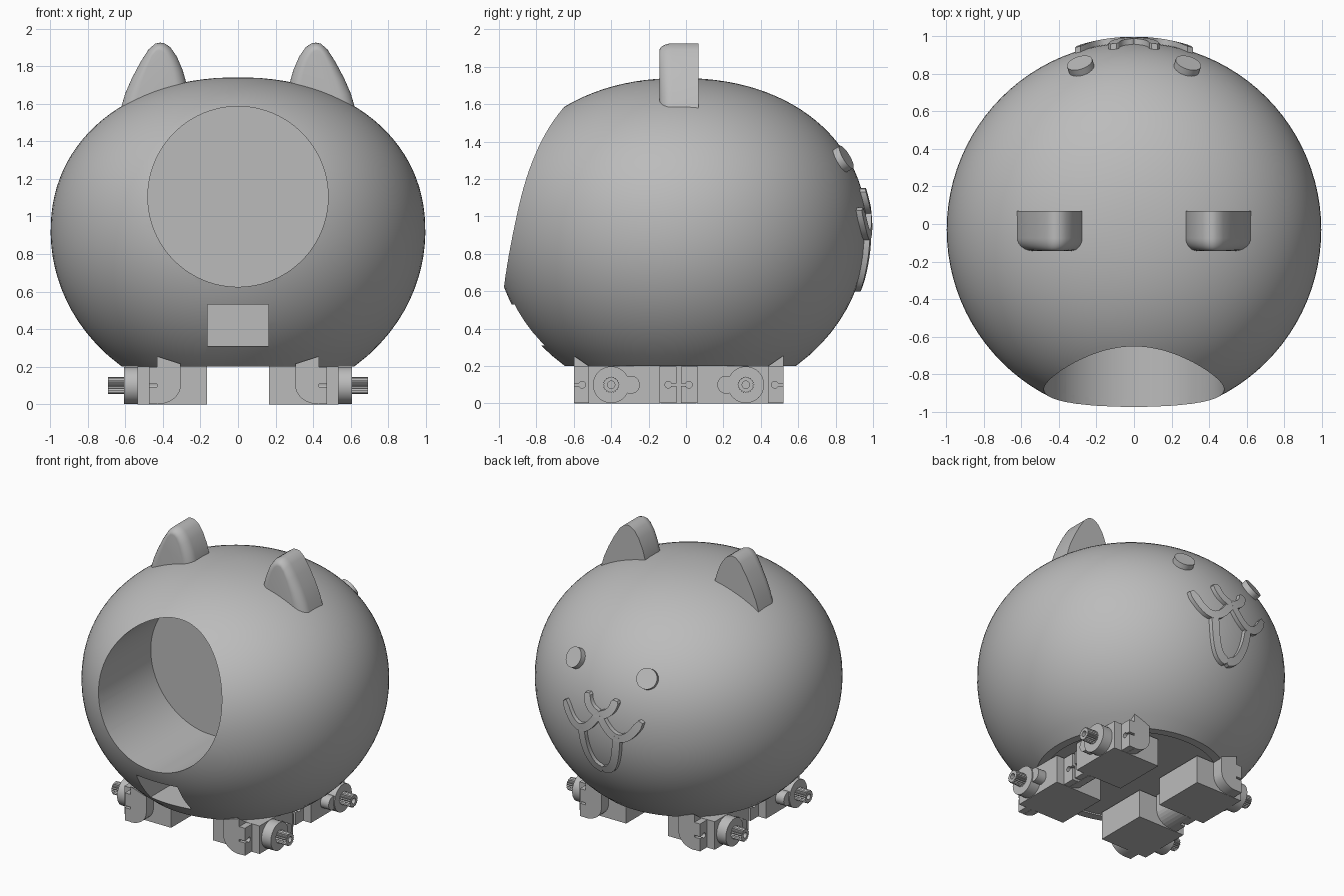
import bpy, bmesh, math
from mathutils import Vector

cube = bpy.data.objects.get("Cube")
if cube:
    bpy.data.objects.remove(cube, do_unlink=True)

grey = bpy.data.materials.new("plain grey")
grey.use_nodes = True
COLOUR = (0.5, 0.5, 0.5, 1)
grey.diffuse_color = COLOUR
grey.node_tree.nodes["Principled BSDF"].inputs["Base Color"].default_value = COLOUR

CY, CZ = -0.03, 0.92          # body axis and widest height


def finish(name, bm):
    bmesh.ops.recalc_face_normals(bm, faces=bm.faces)
    mesh = bpy.data.meshes.new(name)
    bm.to_mesh(mesh)
    bm.free()
    mesh.materials.append(grey)
    ob = bpy.data.objects.new(name, mesh)
    bpy.context.collection.objects.link(ob)
    return ob


def smooth(ob, angle=35):
    bpy.ops.object.select_all(action='DESELECT')
    ob.select_set(True)
    bpy.context.view_layer.objects.active = ob
    bpy.ops.object.shade_smooth_by_angle(angle=math.radians(angle))
    return ob


def loft(name, rings, closed=False):
    """Skin a row of equal rings; cap the ends, or join them when closed."""
    bm = bmesh.new()
    rows = [[bm.verts.new(p) for p in ring] for ring in rings]
    n = len(rows[0])
    pairs = list(zip(rows, rows[1:]))
    if closed:
        pairs.append((rows[-1], rows[0]))
    else:
        bm.faces.new(rows[0])
        bm.faces.new(rows[-1])
    for a, b in pairs:
        for i in range(n):
            j = (i + 1) % n
            bm.faces.new((a[i], a[j], b[j], b[i]))
    return finish(name, bm)


def circle(centre, axis, r, n=32, teeth=1.0):
    q = Vector(axis).to_track_quat('Z', 'Y')
    ring = []
    for i in range(n):
        a = math.tau * i / n
        k = r * (teeth if i % 2 else 1)
        ring.append(Vector(centre) + q @ Vector((k * math.cos(a), k * math.sin(a), 0)))
    return ring


def cylinder(name, start, end, r, n=32, teeth=1.0):
    axis = Vector(end) - Vector(start)
    return loft(name, [circle(p, axis, r, n, teeth) for p in (start, end)])


def prism(name, pts, y0, y1):
    return loft(name, [[(x, y, z) for x, z in pts] for y in (y0, y1)])


def box(name, x0, x1, y0, y1, z0, z1):
    return prism(name, [(x0, z0), (x1, z0), (x1, z1), (x0, z1)], y0, y1)


def cut(ob, *cutters):
    for c in cutters:
        c.hide_render = True
        mod = ob.modifiers.new("cut", 'BOOLEAN')
        mod.operation, mod.solver, mod.object = 'DIFFERENCE', 'EXACT', c
        bpy.context.view_layer.objects.active = ob
        bpy.ops.object.modifier_apply(modifier=mod.name)
        bpy.data.objects.remove(c, do_unlink=True)


def radius(z, wall=0.0):
    """Radius of the squashed round body at height z."""
    up = z > CZ
    e = 2.15 if up else 2.0
    t = abs(z - CZ) / ((0.82 if up else 0.917) - wall)
    return (0.997 - wall) * max(0.0, 1 - t ** e) ** (1 / e)


def surface_y(x, z):
    return CY + math.sqrt(radius(z) ** 2 - x * x)


# Hollow body: outer wall, inner wall, floor
def wall_profile(bottom, wall, n=40):
    top = CZ + 0.82 - wall
    zs = [bottom + (top - bottom) * math.sin(math.pi / 2 * i / n) for i in range(n)]
    return [(radius(z, wall), z) for z in zs] + [(0.0, top)]


def revolve(name, profile):
    bm = bmesh.new()
    vs = [bm.verts.new((r, CY, z)) for r, z in profile]
    es = [bm.edges.new(p) for p in zip(vs, vs[1:])]
    bmesh.ops.spin(bm, geom=vs + es, cent=(0, CY, 0), axis=(0, 0, 1),
                   angle=math.tau, steps=96, use_merge=True)
    bmesh.ops.remove_doubles(bm, verts=bm.verts, dist=1e-5)
    return finish(name, bm)


outer = wall_profile(0.2, 0)
inner = wall_profile(0.24, 0.04)
body = revolve("body_shell", [(0, 0.21), (0.56, 0.21), (0.56, 0.2)] + outer
               + inner[::-1] + [(0, 0.24)])
cut(body,
    cylinder("entry_cutter", (0, -1.5, 1.105), (0, -0.3, 1.105), 0.48, 96),
    box("window_cutter", -0.163, 0.163, -1.5, -0.5, 0.31, 0.53))
smooth(body, 30)

# Ears: pointed arches with a rounded front edge
ARCH = [(0.265, 1.57), (0.272, 1.7), (0.295, 1.78), (0.325, 1.85), (0.36, 1.9),
        (0.39, 1.92), (0.415, 1.925), (0.44, 1.92), (0.475, 1.89), (0.52, 1.82),
        (0.565, 1.735), (0.6, 1.655), (0.625, 1.57)]
for side, s in (("left", 1), ("right", -1)):
    rings = []
    for y, inset in [(0.068, 0)] + [
            (-0.075 - 0.068 * math.sin(a), 0.07 * (1 - math.cos(a)))
            for a in (math.pi / 2 * i / 8 for i in range(9))]:
        k, h = 1 - inset / 0.18, 1 - inset / 0.6
        rings.append([(s * (0.43 + (x - 0.43) * k), y, 1.57 + (z - 1.57) * h)
                      for x, z in ARCH])
    smooth(loft(side + "_ear", rings), 40)


# Face on the rear: eyes and raised strokes
def bezier(a, b, c, n=14):
    a, b, c = map(Vector, (a, b, c))
    return [a * (1 - t) ** 2 + b * 2 * t * (1 - t) + c * t * t
            for t in (i / n for i in range(n + 1))]


def stroke(name, path, half=0.027):
    rings = []
    for i, p in enumerate(path):
        d = (path[min(i + 1, len(path) - 1)] - path[max(i - 1, 0)]).normalized()
        w = half * (0.6 if i in (0, len(path) - 1) else 1)
        side = Vector((-d.y, d.x)) * w
        ring = []
        for q, lift in ((p - side, -0.025), (p + side, -0.025),
                        (p + side, 0.03), (p - side, 0.03)):
            ring.append((q.x, surface_y(q.x, q.y) + lift, q.y))
        rings.append(ring)
    return smooth(loft(name, rings), 35)


for side, s in (("left", 1), ("right", -1)):
    x, z = 0.28 * s, 1.3
    y = surface_y(x, z)
    slope = (radius(z + 0.01) - radius(z - 0.01)) / 0.02
    normal = Vector((x, y - CY, -radius(z) * slope)).normalized()
    p = Vector((x, y, z))
    smooth(cylinder(side + "_eye", p - normal * 0.03, p + normal * 0.035, 0.07))
    stroke(side + "_nose_stroke", bezier((0.11 * s, 1.15), (0.1 * s, 1.05), (0, 1.03)))
    stroke(side + "_lip", bezier((0, 1.04), (0.16 * s, 0.76), (0.3 * s, 1.04)))
    stroke(side + "_jaw", bezier((0.14 * s, 0.91), (0.12 * s, 0.62), (0, 0.625)))

# Motors: one per corner, shaft pointing outward
for side, s in (("left", 1), ("right", -1)):
    for end, f in (("front", -1), ("rear", 1)):
        name = end + "_" + side + "_motor_"

        def at(v):                       # distance from the middle along y
            return -0.04 + f * v

        box(name + "case", s * 0.165, s * 0.535, at(0.1), at(0.48), 0, 0.2)
        tab = box(name + "tab", s * 0.43, s * 0.475, at(0.012), at(0.56), 0.002, 0.198)
        for v, edge in ((0.055, 0.0), (0.515, 0.58)):
            cut(tab,
                cylinder("hole_cutter", (s * 0.4, at(v), 0.1), (s * 0.5, at(v), 0.1), 0.018, 16),
                box("slot_cutter", s * 0.4, s * 0.5, at(v), at(edge), 0.093, 0.107))
        ax = at(0.36)
        smooth(cylinder(name + "gear_cover", (s * 0.52, ax, 0.1), (s * 0.608, ax, 0.1), 0.098))
        smooth(cylinder(name + "small_cover", (s * 0.52, at(0.255), 0.1),
                        (s * 0.6, at(0.255), 0.1), 0.048))
        shaft = cylinder(name + "shaft", (s * 0.6, ax, 0.1), (s * 0.692, ax, 0.1),
                         0.045, 40, 0.85)
        cut(shaft, cylinder("bore_cutter", (s * 0.64, ax, 0.1), (s * 0.72, ax, 0.1), 0.02, 16))

    # Brackets with a rounded inner lower corner, rising into the body
    curve = [(s * (0.43 - 0.125 * math.sin(a)), 0.1 - 0.1 * math.cos(a))
             for a in (math.pi / 2 * i / 8 for i in range(9))]
    shape = curve + [(s * 0.305, 0.22), (s * 0.43, 0.2)]
    peak = curve + [(s * 0.305, 0.215), (s * 0.43, 0.255)]
    prism(side + "_middle_bracket", shape, -0.135, 0.055)
    for end, f in (("front", -1), ("rear", 1)):
        rings = [[(x, -0.04 + f * v, z) for x, z in pts]
                 for v, pts in ((0.48, shape), (0.56, peak))]
        smooth(loft(end + "_" + side + "_bracket", rings), 30)
